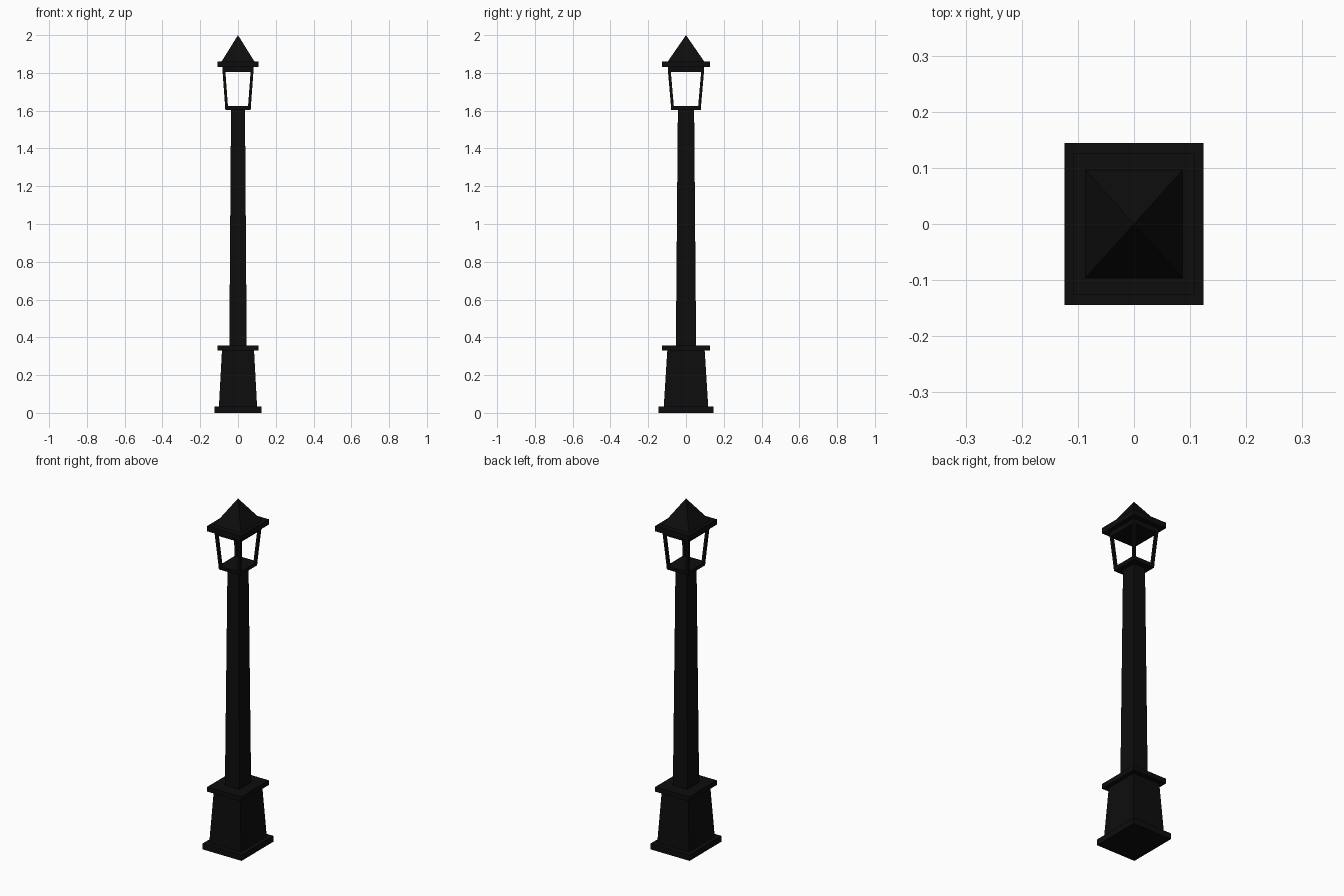
import bpy, bmesh

if "Cube" in bpy.data.objects:
    bpy.data.objects.remove(bpy.data.objects["Cube"])

# Single black iron colour
iron = bpy.data.materials.new("black_iron")
iron.diffuse_color = (0.004, 0.004, 0.004, 1)
iron.use_nodes = True
iron.node_tree.nodes["Principled BSDF"].inputs["Base Color"].default_value = iron.diffuse_color

RATIO = 1.165  # depth of every section relative to its width


def finish(name, bm):
    bmesh.ops.recalc_face_normals(bm, faces=bm.faces)
    mesh = bpy.data.meshes.new(name)
    bm.to_mesh(mesh)
    bm.free()
    mesh.materials.append(iron)
    ob = bpy.data.objects.new(name, mesh)
    bpy.context.collection.objects.link(ob)
    return ob


def add_frustum(bm, c0, c1, h0, h1, z0, z1):
    """Tapered box: centres c, half sizes h (pairs), from z0 to z1."""
    rings = []
    for (cx, cy), (hx, hy), z in ((c0, h0, z0), (c1, h1, z1)):
        rings.append([bm.verts.new((cx + sx * hx, cy + sy * hy, z))
                      for sx, sy in ((-1, -1), (1, -1), (1, 1), (-1, 1))])
    a, b = rings
    bm.faces.new(a)
    bm.faces.new(b)
    for i in range(4):
        j = (i + 1) % 4
        bm.faces.new((a[i], a[j], b[j], b[i]))


def block(name, w0, w1, z0, z1):
    bm = bmesh.new()
    add_frustum(bm, (0, 0), (0, 0), (w0, w0 * RATIO), (w1, w1 * RATIO), z0, z1)
    return finish(name, bm)


# Pedestal
block("base_plate", 0.124, 0.124, 0.0, 0.034)
block("pedestal", 0.101, 0.085, 0.034, 0.33)
block("pedestal_cap", 0.108, 0.108, 0.33, 0.357)

# Tapered square pole
block("pole", 0.046, 0.037, 0.357, 1.605)

# Lantern floor and top rim
block("lantern_floor", 0.067, 0.069, 1.603, 1.624)
block("lantern_rim", 0.081, 0.083, 1.804, 1.832)

# Four leaning corner posts
T = 0.0075
bm = bmesh.new()
for sx in (-1, 1):
    for sy in (-1, 1):
        bot, top = 0.068, 0.082
        add_frustum(bm,
                    (sx * (bot - T), sy * (bot * RATIO - T)),
                    (sx * (top - T), sy * (top * RATIO - T)),
                    (T, T), (T, T), 1.62, 1.81)
finish("lantern_posts", bm)

# Eave slab and pyramid roof
block("roof_eave", 0.108, 0.108, 1.83, 1.861)
bm = bmesh.new()
w = 0.0865
base = [bm.verts.new((sx * w, sy * w * 1.11, 1.861))
        for sx, sy in ((-1, -1), (1, -1), (1, 1), (-1, 1))]
apex = bm.verts.new((0, 0, 2.0))
bm.faces.new(base)
for i in range(4):
    bm.faces.new((base[i], base[(i + 1) % 4], apex))
finish("roof", bm)
